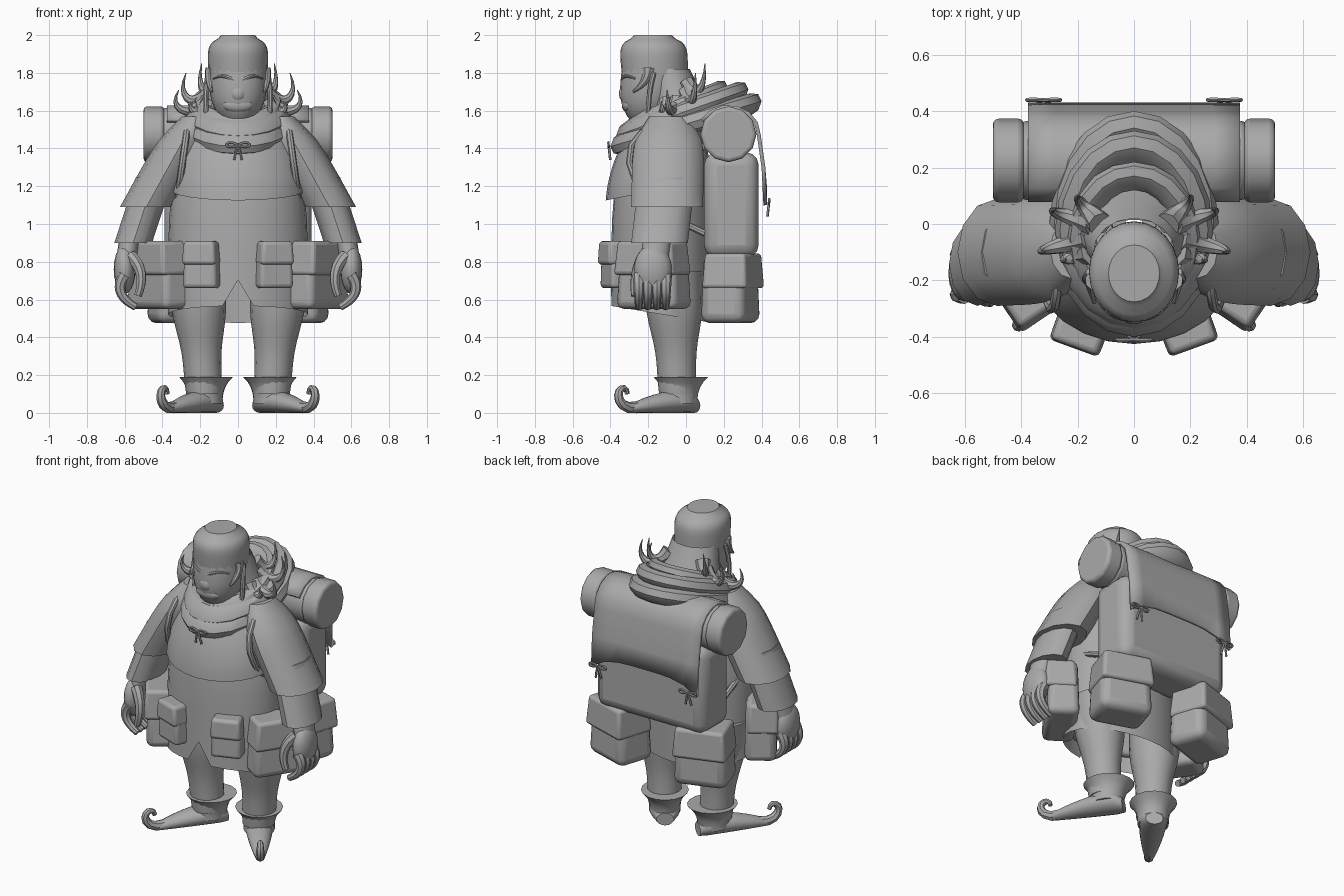
import bpy, bmesh, math
from math import sin, cos, pi, tau, radians
from mathutils import Matrix, Vector, Quaternion

cube = bpy.data.objects.get("Cube")
if cube:
    bpy.data.objects.remove(cube)

GREY = (.4, .4, .4, 1)
material = bpy.data.materials.new("plain grey")
material.use_nodes = True
material.diffuse_color = GREY
material.node_tree.nodes["Principled BSDF"].inputs["Base Color"].default_value = GREY
parts = []


def finish(name, bm, mirror=False, bevel=0, thick=0, place=Matrix()):
    """Turn a bmesh into an object with the shared material and its modifiers."""
    bmesh.ops.remove_doubles(bm, verts=bm.verts, dist=.0001)
    bmesh.ops.recalc_face_normals(bm, faces=bm.faces)
    bm.transform(place)
    mesh = bpy.data.meshes.new(name)
    bm.to_mesh(mesh)
    bm.free()
    mesh.materials.append(material)
    part = bpy.data.objects.new(name, mesh)
    bpy.context.collection.objects.link(part)
    if thick:
        part.modifiers.new("thickness", "SOLIDIFY").thickness = thick
    if bevel:
        rounding = part.modifiers.new("rounding", "BEVEL")
        rounding.width, rounding.segments = bevel, 3
        rounding.angle_limit = radians(50)
    if mirror:
        part.modifiers.new("other side", "MIRROR")
    parts.append(part)
    return part


def skin(name, rows, caps=True, closed=True, **options):
    """Cover rows of points with faces."""
    bm = bmesh.new()
    rows = [[bm.verts.new(point) for point in row] for row in rows]
    for low, high in zip(rows, rows[1:]):
        for i in range(0 if closed else 1, len(low)):
            bm.faces.new((low[i - 1], low[i], high[i], high[i - 1]))
    if caps:
        bm.faces.new(rows[0])
        bm.faces.new(rows[-1])
    return finish(name, bm, **options)


def loft(name, rings, sides=16, tilt=0, lying=False, **options):
    """Skin elliptical rings of (centre, half width, half depth)."""
    rows = []
    for centre, wide, deep in rings:
        row = []
        for i in range(sides):
            u, v = wide * sin(tau * i / sides), -deep * cos(tau * i / sides)
            offset = Vector((u, 0, v)) if lying else Vector((u, v, v * tilt))
            row.append(Vector(centre) + offset)
        rows.append(row)
    return skin(name, rows, **options)


def swell(low, high, wide, deep, scale, steps=8):
    """Rings from low to high, scaled by a rule of the height fraction."""
    heights = [i / steps for i in range(steps + 1)]
    return [(Vector(low).lerp(high, t), wide * scale(t), deep * scale(t)) for t in heights]


def straight(t):
    return 1


def dome(t):
    return max(.3, 1 - t ** 6) ** .5


def along(points, t):
    """Point on the Bezier curve steered by the given points."""
    while len(points) > 1:
        points = [a.lerp(b, t) for a, b in zip(points, points[1:])]
    return points[0]


def tube(name, points, radius, tip=1, steps=9, sides=8, **options):
    """Round tube along a curve, narrowing to a fraction of its radius."""
    points = [Vector(p) for p in points]
    path = [along(points, i / steps) for i in range(steps + 1)]
    frame, heading, rows = Quaternion(), Vector((0, 0, 1)), []
    for i, centre in enumerate(path):
        ahead = path[min(i + 1, steps)] - path[max(i - 1, 0)]
        frame = heading.rotation_difference(ahead) @ frame
        heading = ahead
        size = radius * (1 + (tip - 1) * i / steps)
        turns = [tau * k / sides for k in range(sides)]
        rows.append([centre + frame @ Vector((cos(a), sin(a), 0)) * size for a in turns])
    return skin(name, rows, **options)


def ball(name, centre, size, **options):
    bm = bmesh.new()
    bmesh.ops.create_uvsphere(bm, u_segments=16, v_segments=10, radius=1)
    finish(name, bm, place=Matrix.LocRotScale(Vector(centre), None, Vector(size)), **options)


def box(name, size, centre, yaw=0, taper=1, **options):
    bm = bmesh.new()
    bmesh.ops.create_cube(bm, size=1)
    for v in bm.verts:
        if v.co.z > 0:
            v.co.xy *= taper
    bm.transform(Matrix.Diagonal((*size, 1)))
    turn = Matrix.Translation(centre) @ Matrix.Rotation(yaw, 4, "Z")
    finish(name, bm, place=turn, **options)


def pouch(name, wide, deep, tall, centre, yaw):
    box(name, (wide, deep, tall), centre, yaw, taper=.9, bevel=deep / 5, mirror=True)
    forward = Vector((sin(yaw), -cos(yaw), 0)) * .015
    raised = Vector((0, 0, tall / 4))
    box(name + "_flap", (wide, deep, tall / 2), Vector(centre) + forward + raised, yaw,
        taper=.9, bevel=.02, mirror=True)


def bow(name, knot, size, back):
    knot = Vector(knot)
    for side in (-1, 1):
        across, up = Vector((side * size, 0, 0)), Vector((0, back * size / 9, size))
        loop = [knot, knot + across * 2 + up, knot + across * 2 - up, knot]
        tail = [knot, knot + across / 3 - up, knot + across / 2 - up * 2]
        tube(name + "_loop", loop, .007, sides=6)
        tube(name + "_tail", tail, .007, sides=6)


def cowl(name, centre, wide, deep, roll, tilt):
    """Soft fabric ring, higher at the back."""
    x, y, z = centre
    turns = [tau * i / 8 for i in range(9)]
    rings = [((x, y, z + roll * sin(a)), wide + roll * cos(a), deep + roll * cos(a)) for a in turns]
    loft(name, rings, sides=20, tilt=tilt, caps=False)


# Coat with a notched skirt that hangs lower behind
coat = loft("coat", swell((0, -.13, .5), (0, -.12, 1.56), .37, .27, lambda t: 1 - t ** 5 / 2),
            sides=28, caps=False)
for v in coat.data.vertices:
    if v.co.z < .55:
        v.co.z -= v.co.y / 6
    if abs(v.co.x) < .05 and v.co.y < 0:
        v.co.z = max(v.co.z, .69 + v.co.z / 40)
loft("chest_yoke", swell((0, -.15, 1.18), (0, -.13, 1.5), .355, .275, lambda t: 1 - .3 * t * t),
     sides=24, tilt=.2, caps=False)

# Collapsed hood and its tie
cowl("hood_lower_fold", (0, 0, 1.53), .24, .34, .06, .3)
cowl("hood_middle_fold", (0, -.02, 1.59), .22, .29, .06, .35)
cowl("hood_upper_fold", (0, -.05, 1.62), .19, .22, .05, .4)
bow("collar_tie", (0, -.41, 1.42), .04, -1)

# Head and face
loft("head", swell((0, -.21, 1.53), (0, -.17, 1.86), .155, .165, lambda t: 1 - .6 * (1 - t) ** 4), sides=20)
ball("nose", (0, -.33, 1.69), (.04, .025, .04))
ball("upper_lip", (0, -.31, 1.63), (.08, .03, .04))
tube("brow", [(.02, -.33, 1.76), (.08, -.34, 1.8), (.13, -.27, 1.77)], .013, .4, mirror=True)

# Hair and upturned locks
loft("hair", swell((0, 0, 1.52), (0, -.1, 1.82), .24, .2, lambda t: 1 - .4 * t ** .6), caps=False)
for base, out, back, up in (((.16, -.05, 1.65), .17, -.05, .06), ((.14, 0, 1.7), .15, .05, .1),
                            ((.12, 0, 1.75), .08, .1, .1), ((.15, -.1, 1.65), .1, -.03, 0)):
    base = Vector(base)
    hook = [base, base + Vector((out / 2, back / 2, -.09)), base + Vector((out * 1.3, back, -.05)),
            base + Vector((out * .9, back, up))]
    tube("hair_lock", hook, .045, .05, mirror=True)

# Hat with ear straps
loft("hat", swell((0, -.165, 1.79), (0, -.175, 2), .165, .184, lambda t: dome(t) * (.95 + t / 20), steps=12),
     sides=24)
tube("hat_strap", [(.157, -.17, 1.8), (.18, -.2, 1.7), (.165, -.2, 1.56)], .014, mirror=True)
tube("sideburn", [(.14, -.2, 1.82), (.16, -.2, 1.75), (.14, -.28, 1.7)], .035, .2, mirror=True)

# Sleeves, the short one over the long one
loft("upper_sleeve", swell((.485, -.1, 1.09), (.22, -.09, 1.57), .14, .19, dome), sides=12, mirror=True)
loft("lower_sleeve", swell((.555, -.14, .9), (.44, -.1, 1.25), .1, .15, straight, steps=2),
     sides=12, mirror=True)

# Hands
ball("palm", (.6, -.175, .76), (.058, .1, .13), mirror=True)
loft("wrist", swell((.595, -.17, .78), (.57, -.15, .95), .055, .075, straight, steps=2), mirror=True)
for i in range(4):
    y = -.25 + i / 21
    tube("finger", [(.6, y, .73), (.67, y, .63), (.54, y, .56)], .033, .6, mirror=True)
tube("thumb", [(.57, -.22, .83), (.48, -.28, .75), (.53, -.27, .62)], .035, .6, mirror=True)

# Legs, swelling at the thigh and narrowing at the ankle
loft("leg", swell((.18, -.045, .1), (.22, -.07, .75), .16, .165,
                  lambda t: .55 + .45 * t + .04 * sin(3 * pi * (t - .5)), steps=12), mirror=True)

# Boots turned outwards, with curled toes and flared cuffs
turn = Matrix.Translation((.175, -.035, 0)) @ Matrix.Rotation(radians(36), 4, "Z")
foot = []
for i in range(9):
    t = i / 8
    scale = min(1, .6 + 4 * t) * (1 - .65 * t * t)
    foot.append(((0, .1 - .42 * t, .065 * scale), .085 * scale, .065 * scale))
loft("boot_foot", foot, lying=True, place=turn, mirror=True)
tube("boot_curl", [(0, -.28, .03), (0, -.42, 0), (0, -.45, .15), (0, -.34, .16), (0, -.34, .1)],
     .032, .4, place=turn, mirror=True)
loft("boot_cuff", swell((0, 0, .05), (0, .01, .19), .14, .15, lambda t: .65 + .35 * t ** 3, steps=5),
     place=turn, mirror=True)

# Backpack with a blanket roll on top
box("backpack", (.78, .29, .56), (0, .24, 1.1), bevel=.07)
across = Matrix.Translation((0, .225, 1.475)) @ Matrix.Rotation(pi / 2, 4, "Z")
for name, start, end, radius in (("bed_roll", -.4, .4, .14), ("roll_end", -.5, -.39, .148)):
    loft(name, swell((0, start, 0), (0, end, 0), radius, radius, straight, steps=1), sides=12,
         lying=True, place=across, bevel=.02, mirror=start < -.4)

# Pack flap wraps the roll, then hangs with an arched lower edge
rows = []
for i in range(9):
    side = i / 4 - 1
    bend = [radians(a) for a in range(150, -1, -25)]
    row = [(side * .375, .225 + .17 * cos(a), 1.475 + .155 * sin(a)) for a in bend]
    row.append((side * .375, .42, 1.3))
    row.append((side * .375, .43, 1.18 - .08 * side ** 4))
    rows.append(row)
skin("pack_flap", rows, caps=False, closed=False, thick=.02)
for side in (-1, 1):
    bow("pack_tie", (side * .32, .44, 1.12), .04, 1)
tube("shoulder_strap", [(.28, .1, 1.4), (.25, -.2, 1.7), (.27, -.5, 1.4), (.34, -.3, 1.1), (.33, .1, .95)],
     .018, mirror=True)

# Pouches on the belt and under the pack
pouch("front_pouch", .19, .11, .25, (.19, -.375, .785), radians(20))
pouch("hip_pouch", .38, .19, .36, (.415, -.17, .73), radians(56))
pouch("back_pouch", .33, .25, .37, (.3, .235, .66), radians(162))

# Smooth shading with sharp edges kept
bpy.ops.object.select_all(action="DESELECT")
for part in parts:
    part.select_set(True)
bpy.context.view_layer.objects.active = parts[0]
bpy.ops.object.shade_smooth_by_angle(angle=radians(38))
